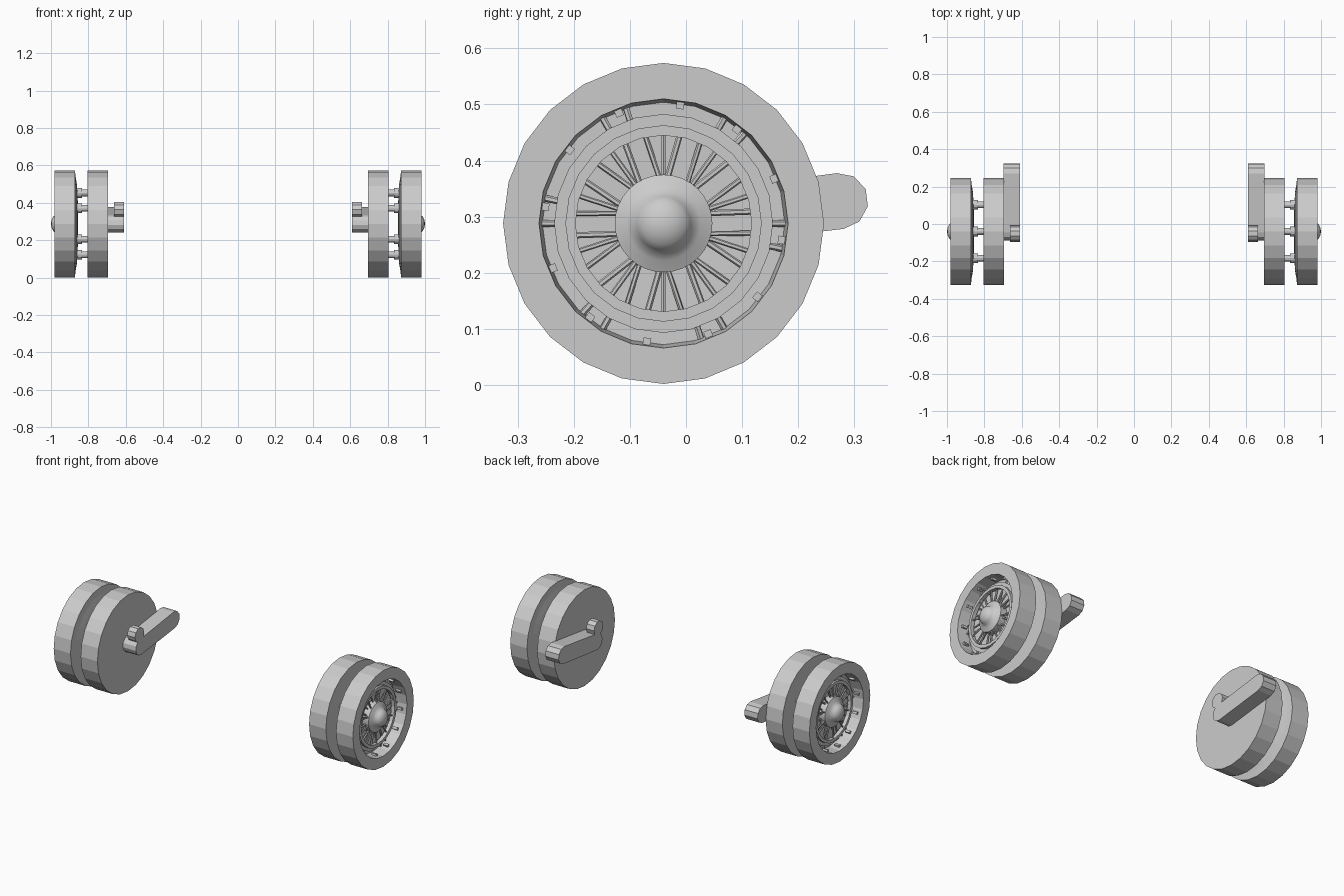
import bpy, bmesh
from math import sin, cos, pi, radians
from mathutils import Matrix, Vector

if "Cube" in bpy.data.objects:
    bpy.data.objects.remove(bpy.data.objects["Cube"])

CY, CZ = -0.04, 0.288  # wheel axle position


def finish(name, bm, smooth=False):
    bmesh.ops.remove_doubles(bm, verts=bm.verts[:], dist=1e-5)
    bmesh.ops.recalc_face_normals(bm, faces=bm.faces[:])
    me = bpy.data.meshes.new(name)
    bm.to_mesh(me)
    bm.free()
    ob = bpy.data.objects.new(name, me)
    bpy.context.collection.objects.link(ob)
    m = ob.modifiers.new("mirror", 'MIRROR')
    m.use_axis[0] = True
    m.use_mirror_merge = False
    if smooth:
        for o in bpy.context.selected_objects:
            o.select_set(False)
        ob.select_set(True)
        bpy.context.view_layer.objects.active = ob
        bpy.ops.object.shade_smooth_by_angle(angle=radians(40))
    return ob


def lathe(name, profile, seg=24, closed=False, smooth=False):
    """Spin (radius, x) points around the axle."""
    bm = bmesh.new()
    pts = profile + profile[:1] if closed else profile
    vs = [bm.verts.new((x, CY, CZ + r)) for r, x in pts]
    es = [bm.edges.new(p) for p in zip(vs, vs[1:])]
    bmesh.ops.spin(bm, geom=vs + es, cent=(0, CY, CZ), axis=(1, 0, 0),
                   angle=2 * pi, steps=seg, use_duplicate=False)
    bmesh.ops.remove_doubles(bm, verts=bm.verts[:], dist=1e-5)
    return finish(name, bm, smooth)


def polar(r, deg, x):
    a = radians(deg)
    return Vector((x, CY + r * sin(a), CZ + r * cos(a)))


def rod(bm, a, b, rad, seg=8, rad2=None):
    d = b - a
    rot = d.to_track_quat('Z', 'Y').to_matrix().to_4x4()
    bmesh.ops.create_cone(bm, cap_ends=True, segments=seg, radius1=rad,
                          radius2=rad if rad2 is None else rad2, depth=d.length,
                          matrix=Matrix.Translation((a + b) / 2) @ rot)


def slab(name, outline, x0, x1):
    """Extrude a (y, z) outline along x."""
    bm = bmesh.new()
    f = bm.faces.new([bm.verts.new((x0, y, z)) for y, z in outline])
    g = bmesh.ops.extrude_face_region(bm, geom=[f])
    bmesh.ops.translate(bm, vec=(x1 - x0, 0, 0),
                        verts=[v for v in g['geom'] if isinstance(v, bmesh.types.BMVert)])
    return finish(name, bm)


def arc(cy, cz, r, a0, a1, n):
    return [(cy + r * cos(radians(a0 + (a1 - a0) * i / n)),
             cz + r * sin(radians(a0 + (a1 - a0) * i / n))) for i in range(n + 1)]


# Wheels: dished outer wheel with recess, plain inner wheel
lathe("outer_wheel", [(0, .855), (.14, .857), (.21, .861), (.25, .868), (.286, .872), (.286, .982),
                      (.222, .982), (.216, .91), (0, .905)])
lathe("inner_wheel", [(0, .695), (.286, .695), (.286, .805), (0, .805)])

# Rim rings inside the recess
lathe("outer_ring", [(.175, .912), (.195, .912), (.195, .932), (.175, .932)], closed=True)
lathe("inner_ring", [(.157, .925), (.175, .925), (.175, .947), (.157, .947)], closed=True)

# Hub and domed cap
lathe("hub_cap", [(0, .9), (.087, .9), (.087, .946), (.066, .956), (.053, .964),
                  (.048, .977), (.038, .988), (.022, .996), (0, 1.0)], seg=32, smooth=True)

# Spokes: straight ones plus slanted ones behind
bm = bmesh.new()
for i in range(10):
    a = i * 36
    rod(bm, polar(.075, a, .938), polar(.163, a, .936), .0045, 6)
    rod(bm, polar(.075, a + 4, .925), polar(.18, a + 11, .922), .0055, 6)
    rod(bm, polar(.075, a - 4, .92), polar(.165, a - 12, .915), .0045, 6)
finish("spokes", bm)

# Rim bolts and ring pegs
bm = bmesh.new()
for i in range(12):
    a = 8 + i * 30
    rot = Matrix.Rotation(radians(-a), 4, 'X')
    bmesh.ops.create_cube(bm, size=1, matrix=Matrix.Translation(polar(.213, a, .945)) @ rot
                          @ Matrix.Diagonal((.03, .014, .014, 1)))
finish("rim_bolts", bm)
bm = bmesh.new()
for i in range(6):
    for d in (-6, 6):
        rod(bm, polar(.165, 36 + i * 60 + d, .925), polar(.22, 36 + i * 60 + d, .918), .006, 6)
finish("ring_pegs", bm)

# Studs joining the two wheels
bm = bmesh.new()
for i in range(6):
    rod(bm, polar(.165, i * 60, .80), polar(.165, i * 60, .87), .018, 12)
    rod(bm, polar(.165, i * 60, .835), polar(.165, i * 60, .865), .026, 12)
finish("wheel_studs", bm)

# Swing arm and upper knob on the inside face
slab("swing_arm", arc(-.04, .288, .048, 97, 277, 6) + arc(.275, .328, .05, -83, 97, 5), .61, .697)
slab("arm_knob", arc(-.052, .364, .043, 0, 324, 9), .61, .662)
